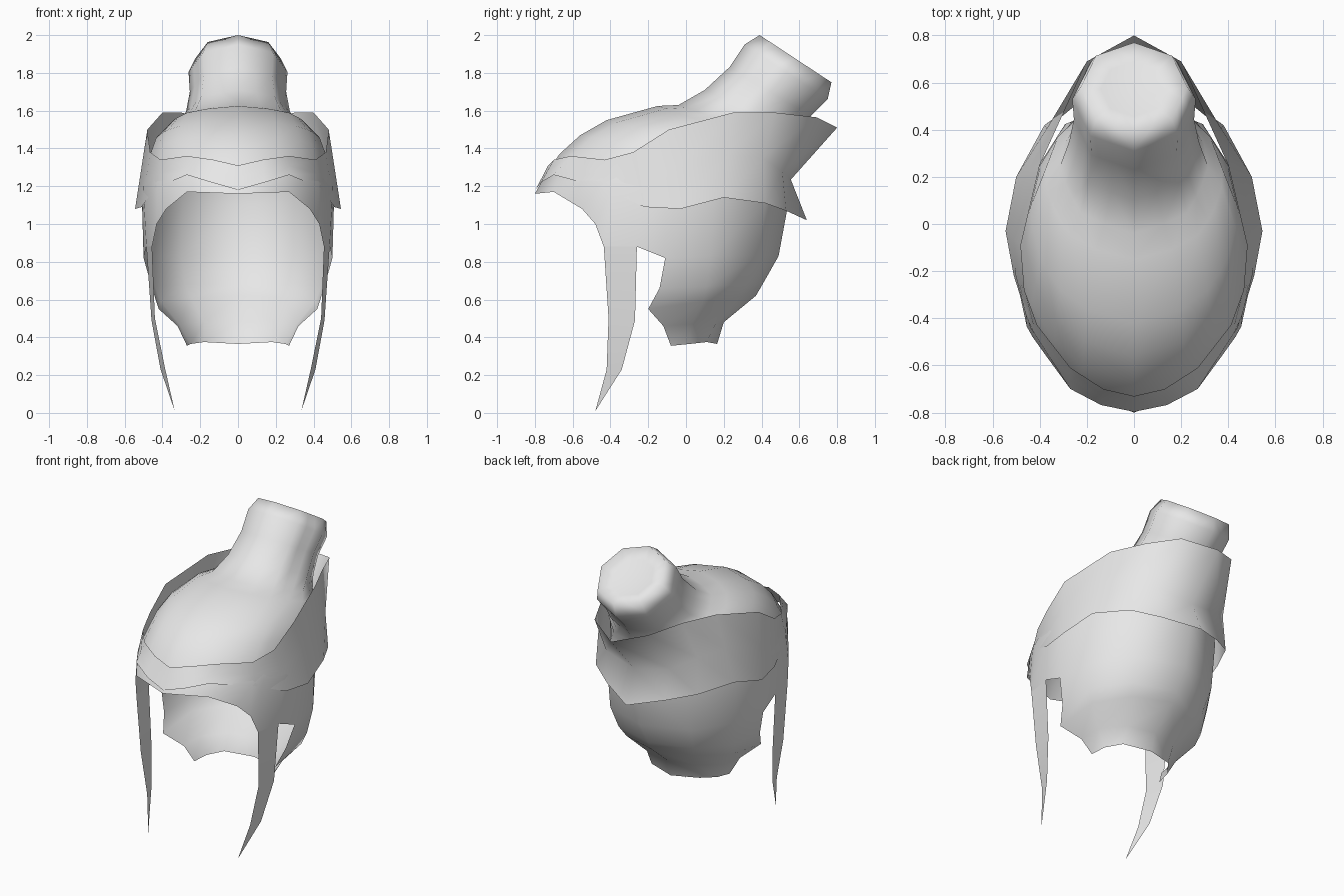
import bpy, bmesh, math
from mathutils import Vector

if "Cube" in bpy.data.objects:
    bpy.data.objects.remove(bpy.data.objects["Cube"])

grey = bpy.data.materials.new("light grey")
grey.diffuse_color = (0.8, 0.8, 0.8, 1)
grey.use_nodes = True
grey.node_tree.nodes["Principled BSDF"].inputs["Base Color"].default_value = grey.diffuse_color


def half_shell(name, strips):
    """Skin strips of stacked rows (lowest first, front to back), then mirror."""
    bm = bmesh.new()
    for rows in strips:
        grid = [[bm.verts.new(p) for p in row] for row in rows]
        for lo, hi in zip(grid, grid[1:]):
            for k in range(len(lo) - 1):
                bm.faces.new((lo[k], lo[k + 1], hi[k + 1], hi[k]))
    bmesh.ops.remove_doubles(bm, verts=bm.verts, dist=0.001)
    for f in bm.faces:
        f.smooth = True
    me = bpy.data.meshes.new(name)
    bm.to_mesh(me)
    bm.free()
    me.materials.append(grey)
    ob = bpy.data.objects.new(name, me)
    bpy.context.collection.objects.link(ob)
    mod = ob.modifiers.new("mirror", 'MIRROR')
    mod.use_clip = True
    return ob


HEAD = [0, 27, 45, 57, 64, 80, 90, 113, 145, 180]
KNOT = [0, 22.5, 45, 60, 75, 90, 112.5, 135, 157.5, 180]


def tilted_ring(front, back, w, blend):
    """Half ring between two profile points; blend 0 = oval, 1 = octagon."""
    row = []
    for a, b in zip(HEAD, KNOT):
        t = a + (b - a) * blend
        octagon = math.cos(math.radians(22.5)) / math.cos(math.radians(t % 45 - 22.5))
        r = 1 + (octagon - 1) * blend
        s, c = math.sin(math.radians(t)) * r, math.cos(math.radians(t)) * r
        u = (1 - c) / 2
        row.append((w * s, front[0] + (back[0] - front[0]) * u,
                    front[1] + (back[1] - front[1]) * u))
    return row


# Hairline around the face, over the ear and across the back
hairline = [(0, -.8, 1.16), (.27, -.7, 1.17), (.38, -.55, 1.08), (.43, -.48, 1.0),
            (.455, -.435, .88), (.485, -.26, .88), (.5, -.11, .82),
            (.47, .13, .83), (.3, .38, .83), (0, .49, .83)]

# Crown rising into the topknot: front point, back point, half width, octagon blend
crown = [tilted_ring(*r) for r in (
    ((-.75, 1.25), (.54, 1.1), .51, 0),
    ((-.67, 1.37), (.54, 1.2), .48, 0),
    ((-.56, 1.47), (.53, 1.27), .465, 0),
    ((-.42, 1.55), (.53, 1.33), .44, .1),
    ((-.15, 1.625), (.55, 1.38), .38, .3),
    ((-.04, 1.63), (.57, 1.42), .32, .6),
    ((.10, 1.71), (.6, 1.48), .275, 1),
    ((.23, 1.83), (.66, 1.57), .255, 1),
    ((.31, 1.95), (.75, 1.66), .262, 1),
    ((.39, 2.0), (.77, 1.75), .227, 1),
    ((.455, 1.935), (.69, 1.78), .14, 1),
    ((.57, 1.855), (.57, 1.855), 0, 1))]

# Nape hair below the hairline, ragged at the bottom
nape = [
    [(.27, -.08, .355), (.25, .02, .365), (.18, .11, .375), (0, .165, .365)],
    [(.32, -.12, .46), (.31, .03, .47), (.18, .16, .48), (0, .2, .48)],
    [(.42, -.2, .55), (.41, .09, .59), (.25, .28, .61), (0, .37, .62)],
    [(.455, -.14, .66), (.44, .11, .67), (.28, .32, .68), (0, .405, .68)],
    hairline[6:]]

# Pointed lock hanging in front of the ear
lock = [
    [(.335, -.48, .01), (.335, -.48, .01)],
    [(.385, -.42, .23), (.41, -.34, .23)],
    [(.44, -.41, .5), (.458, -.27, .49)],
    hairline[4:6]]

hair = half_shell("hair_with_topknot", [[hairline] + crown, nape])
# Collapse the tip quad into a triangle
bm = bmesh.new()
cols = [[bm.verts.new(p) for p in row] for row in lock[1:]]
tip = bm.verts.new(lock[0][0])
bm.faces.new((tip, cols[0][1], cols[0][0]))
for lo, hi in zip(cols, cols[1:]):
    bm.faces.new((lo[0], lo[1], hi[1], hi[0]))
for f in bm.faces:
    f.smooth = True
me = bpy.data.meshes.new("side_locks")
bm.to_mesh(me)
bm.free()
me.materials.append(grey)
locks = bpy.data.objects.new("side_locks", me)
bpy.context.collection.objects.link(locks)
locks.modifiers.new("mirror", 'MIRROR')

# Headband: flared lower and upper edges, pinched at the back
lower = [(0, -.797, 1.18), (.14, -.768, 1.22), (.27, -.7, 1.26), (.44, -.44, 1.19),
         (.51, -.22, 1.09), (.545, -.03, 1.08), (.5, .2, 1.14), (.38, .42, 1.11),
         (.22, .53, 1.07), (0, .64, 1.02)]
upper = [(0, -.73, 1.31), (.13, -.7, 1.34), (.27, -.61, 1.36), (.41, -.43, 1.34),
         (.465, -.28, 1.38), (.48, -.09, 1.5), (.4, .25, 1.59), (.3, .47, 1.59),
         (.2, .69, 1.565), (0, .8, 1.51)]
pinch = [0, 0, 0, 0, 0, 0, 0, (.03, -.04, 0), (.03, -.1, -.04), (0, -.165, -.03)]
middle = [(Vector(a) + Vector(b)) / 2 + Vector(p or (0, 0, 0))
          for a, b, p in zip(lower, upper, pinch)]
half_shell("headband", [[lower, middle, upper]])
